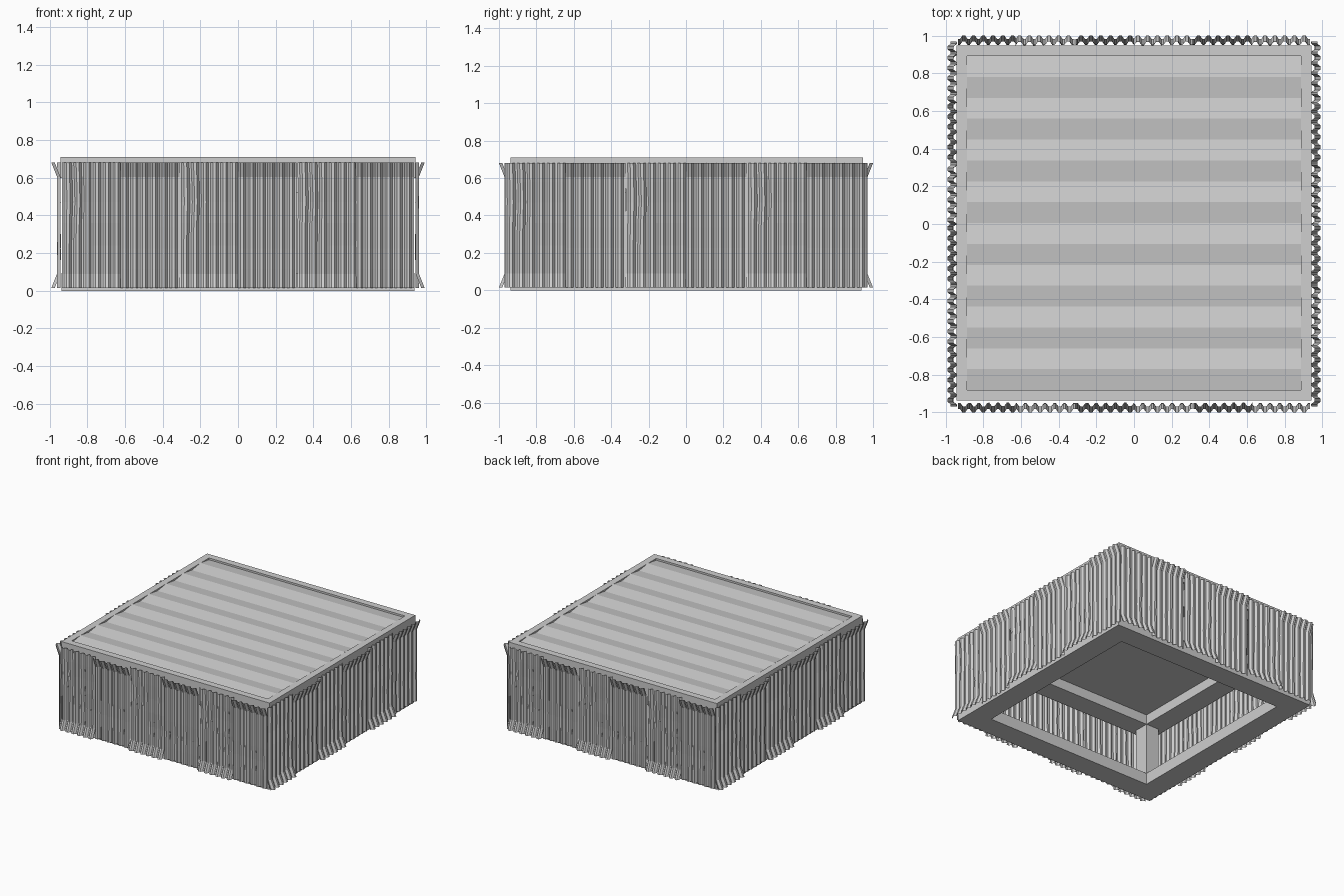
import bpy, bmesh, math
from mathutils import Matrix

cube = bpy.data.objects.get("Cube")
if cube:
    bpy.data.objects.remove(cube, do_unlink=True)

metal = bpy.data.materials.new("grey metal")
metal.use_nodes = True
GREY = (0.62, 0.62, 0.62, 1)
metal.diffuse_color = GREY
metal.node_tree.nodes["Principled BSDF"].inputs["Base Color"].default_value = GREY


def finish(name, bm, fix_normals=True):
    if fix_normals:
        bmesh.ops.recalc_face_normals(bm, faces=bm.faces)
    mesh = bpy.data.meshes.new(name)
    bm.to_mesh(mesh)
    bm.free()
    mesh.materials.append(metal)
    obj = bpy.data.objects.new(name, mesh)
    bpy.context.collection.objects.link(obj)
    return obj


def square_ring(name, inner, outer, z0, z1):
    """Closed square frame swept from a rectangular section."""
    bm = bmesh.new()
    section = [(inner, z0), (outer, z0), (outer, z1), (inner, z1)]
    loops = [[bm.verts.new((sx * r, sy * r, z)) for r, z in section]
             for sx, sy in ((-1, -1), (1, -1), (1, 1), (-1, 1))]
    for i in range(4):
        a, b = loops[i], loops[(i + 1) % 4]
        for j in range(4):
            k = (j + 1) % 4
            bm.faces.new((a[j], b[j], b[k], a[k]))
    return finish(name, bm)


def box(name, x0, x1, y0, y1, z0, z1):
    bm = bmesh.new()
    size = Matrix.Diagonal((x1 - x0, y1 - y0, z1 - z0, 1))
    centre = Matrix.Translation(((x0 + x1) / 2, (y0 + y1) / 2, (z0 + z1) / 2))
    bmesh.ops.create_cube(bm, size=1, matrix=centre @ size)
    return finish(name, bm)


# Frame: base beams, top beams, roof rim and corner posts
square_ring("base_frame", 0.76, 0.938, 0.0, 0.095)
square_ring("top_frame", 0.76, 0.93, 0.52, 0.68)
roof_rim = square_ring("roof_rim", 0.887, 0.942, 0.6, 0.71)
box("ceiling", -0.88, 0.88, -0.88, 0.88, 0.6, 0.64)
for sx, side in ((-1, "right"), (1, "left")):
    for sy, end in ((-1, "front"), (1, "back")):
        xs = sorted((sx * 0.76, sx * 0.88))
        ys = sorted((sy * 0.76, sy * 0.88))
        box(f"post_{end}_{side}", *xs, *ys, 0.09, 0.53)

# Folded roof sheet
bm = bmesh.new()
FOLDS = 16
rows = []
for i in range(FOLDS + 1):
    y = -0.887 + 1.774 * i / FOLDS
    z = 0.711 if i % 2 else 0.695
    rows.append([bm.verts.new((x, y, z)) for x in (-0.887, 0.887)])
for a, b in zip(rows, rows[1:]):
    bm.faces.new((a[0], a[1], b[1], b[0]))
roof_sheet = finish("roof_sheet", bm, False)
for part in (roof_rim, roof_sheet):
    part.location.y = 0.005

# Corrugated wall sheets: (height, outward bend, sideways dent, corner dent)
BENDS = [(0.015, 0.03, 0, 0), (0.09, 0, 0, 0), (0.24, 0, 0, -0.004),
         (0.36, 0, 0.002, 0), (0.47, -0.002, 0.007, 0),
         (0.58, 0, 0.004, 0), (0.68, 0, 0, 0)]
WAVES = 6
HEIGHT = 0.695


def sheet(name, wall, slot, half, depth):
    """One sheet; every second sheet is turned upside down and undented."""
    flip = slot % 2 == 1
    width = 2 * half / 6
    pitch = width / WAVES
    # Crest and valley flats joined by slopes
    columns = [(-width / 2 + pitch * (w + t), out)
               for w in range(WAVES)
               for t, out in ((0.0, -1), (0.2, -1), (0.45, 1), (0.75, 1))]
    columns.append((width / 2, -1))
    middle = -half + width * (slot + 0.5)
    if wall % 2 == 0 and slot == 4:
        middle += 0.005
    turn = Matrix.Rotation(wall * math.pi / 2, 4, "Z")
    bm = bmesh.new()
    grid = []
    for z, bend, dent, corner in BENDS:
        line = []
        for u, out in columns:
            push = depth + 0.009 * out + bend
            if flip:
                co = (middle - u, -push, HEIGHT - z)
            else:
                near = max(0, 1 - abs(u + 0.09) / 0.08)
                if u > 0:
                    push += corner
                co = (middle + u + dent * near, -push, z)
            line.append(bm.verts.new(co))
        grid.append(line)
    for a, b in zip(grid, grid[1:]):
        for j in range(len(a) - 1):
            bm.faces.new((a[j], a[j + 1], b[j + 1], b[j]))
    bm.transform(turn)
    return finish(name, bm, False)


for wall, label in enumerate(("front", "left", "back", "right")):
    half, depth = ((0.935, 0.961), (0.968, 0.952))[wall % 2]
    for slot in range(6):
        sheet(f"{label}_wall_sheet_{slot + 1}", wall, slot, half, depth)
